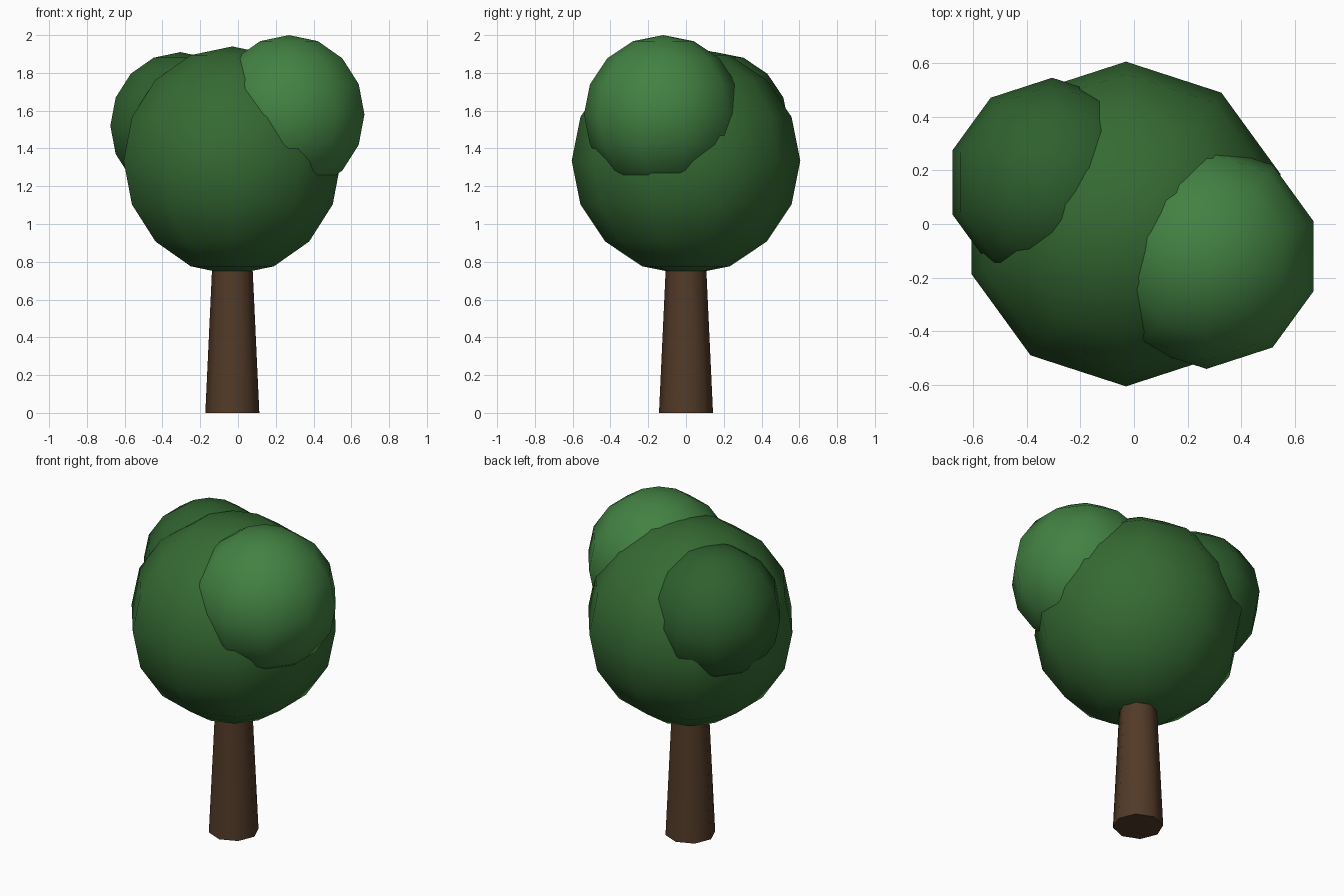
import bpy

if "Cube" in bpy.data.objects:
    bpy.data.objects.remove(bpy.data.objects["Cube"])


def paint(obj, name, color):
    mat = bpy.data.materials.new(name)
    mat.diffuse_color = (*color, 1)
    mat.use_nodes = True
    mat.node_tree.nodes["Principled BSDF"].inputs["Base Color"].default_value = mat.diffuse_color
    obj.data.materials.append(mat)


def leaf_ball(name, center, radius, color):
    bpy.ops.mesh.primitive_uv_sphere_add(segments=10, ring_count=8,
                                         radius=radius, location=center)
    obj = bpy.context.object
    obj.name = name
    bpy.ops.object.shade_smooth()
    paint(obj, name + "_green", color)


# Tapered eight-sided trunk, reaching up into the foliage
HEIGHT = 0.9
bpy.ops.mesh.primitive_cone_add(vertices=8, radius1=0.143, radius2=0.101,
                                depth=HEIGHT, location=(-0.03, 0, HEIGHT / 2))
trunk = bpy.context.object
trunk.name = "trunk"
# Smooth sides, flat end caps
for face in trunk.data.polygons:
    face.use_smooth = abs(face.normal.z) < 0.9
paint(trunk, "bark", (0.085, 0.043, 0.021))

# Three overlapping foliage clumps
leaf_ball("main_foliage", (-0.03, 0, 1.335), 0.605, (0.036, 0.145, 0.033))
leaf_ball("right_foliage", (0.27, -0.12, 1.58), 0.42, (0.055, 0.22, 0.055))
leaf_ball("left_foliage", (-0.305, 0.155, 1.52), 0.39, (0.028, 0.118, 0.028))
